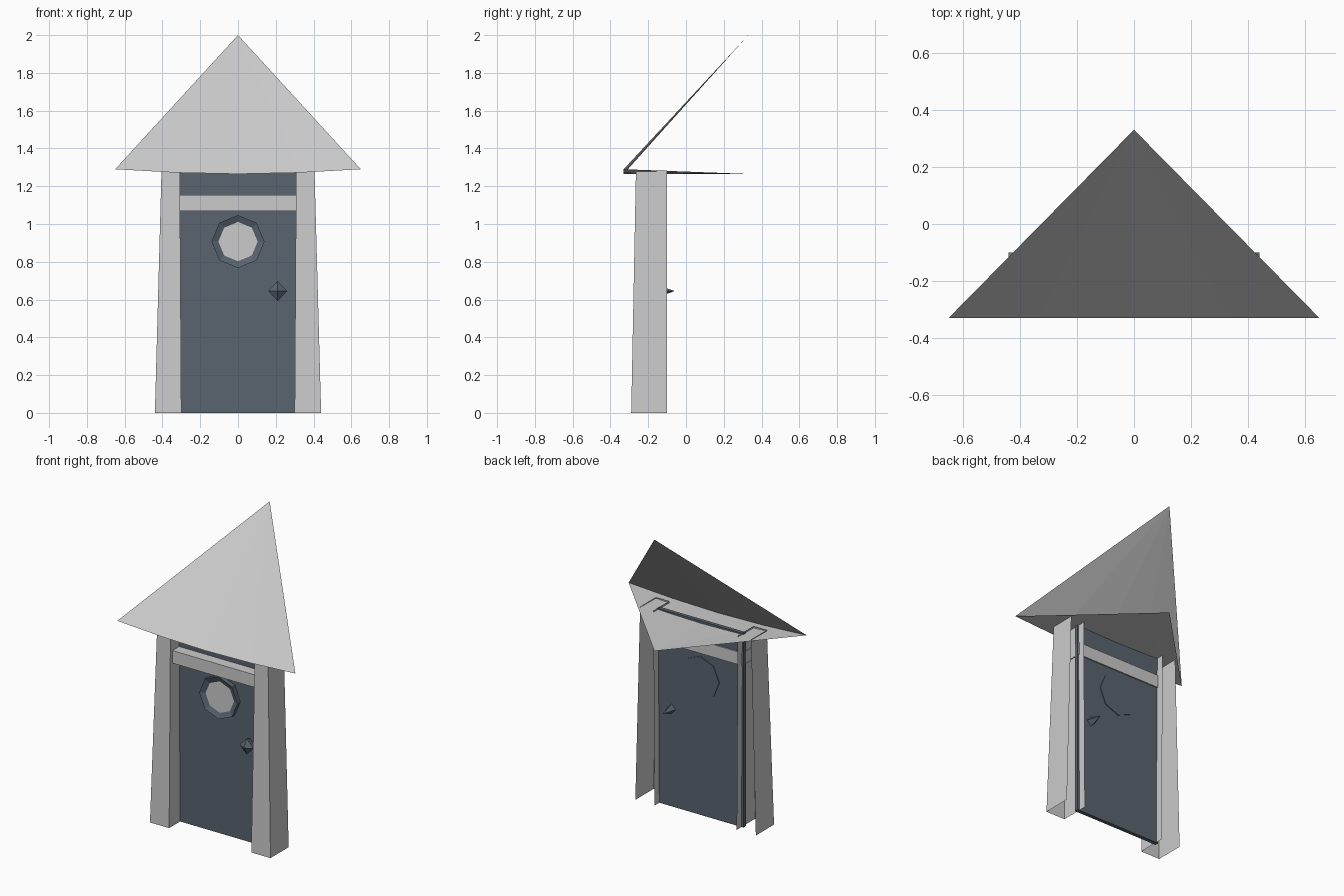
import bpy
import bmesh
from math import pi
from mathutils import Matrix, Vector

cube = bpy.data.objects.get("Cube")
if cube:
    bpy.data.objects.remove(cube)


def make_material(name, rgb):
    mat = bpy.data.materials.new(name)
    mat.use_nodes = True
    color = (*rgb, 1.0)
    mat.diffuse_color = color
    mat.node_tree.nodes["Principled BSDF"].inputs["Base Color"].default_value = color
    return mat


PALE = make_material("pale_grey", (0.6, 0.6, 0.6))
SLATE = make_material("slate_blue", (0.1, 0.127, 0.16))


def finish(name, bm, *mats):
    mesh = bpy.data.meshes.new(name)
    bm.to_mesh(mesh)
    bm.free()
    for mat in mats:
        mesh.materials.append(mat)
    obj = bpy.data.objects.new(name, mesh)
    bpy.context.scene.collection.objects.link(obj)
    return obj


def box(name, low, high, mat):
    bm = bmesh.new()
    low, high = Vector(low), Vector(high)
    size = high - low
    bmesh.ops.create_cube(bm, size=1, matrix=Matrix.Translation((low + high) / 2)
                          @ Matrix.Diagonal((*size, 1)))
    return finish(name, bm, mat)


def fan(name, tip, rim, mat, flip):
    """Thin sheet of triangles from one tip to a row of rim points."""
    bm = bmesh.new()
    top = bm.verts.new(tip)
    row = [bm.verts.new(p) for p in rim]
    for a, b in zip(row, row[1:]):
        bm.faces.new((top, b, a) if flip else (top, a, b))
    return finish(name, bm, mat)


# Roof: leaning front sheet and flat eave sheet sharing a sagging front edge
eave = [(x, -0.33, z) for x, z in
        ((-0.65, 1.29), (-0.33, 1.272), (0, 1.265), (0.33, 1.272), (0.65, 1.29))]
fan("roof_front", (0, 0.33, 2.0), eave, PALE, False)
fan("roof_underside", (0, 0.33, 1.265), eave, PALE, True)

# Posts: tapered channels, open at the back, top and bottom
for side, name in ((1, "left_post"), (-1, "right_post")):
    bm = bmesh.new()
    rings = []
    for z, inner, outer, front in ((0, 0.3, 0.44, -0.29), (1.283, 0.308, 0.405, -0.265)):
        profile = ((inner, -0.1), (inner, front), (outer, front), (outer, -0.1))
        rings.append([bm.verts.new((side * x, y, z)) for x, y in profile])
    low, high = rings
    for i in range(3):
        quad = [low[i], low[i + 1], high[i + 1], high[i]]
        bm.faces.new(quad if side > 0 else quad[::-1])
    finish(name, bm, PALE)

# Door slab and the beam across its top
box("door", (-0.315, -0.175, 0), (0.315, -0.15, 1.28), SLATE)
box("lintel", (-0.312, -0.245, 1.07), (0.312, -0.142, 1.153), PALE)

# Round window: eight-sided frame with a sunken pane on the front
bm = bmesh.new()
placing = Matrix.Translation((0, -0.175, 0.907)) @ Matrix.Rotation(pi / 2, 4, "X")
bmesh.ops.create_cone(bm, cap_ends=True, segments=8, radius1=0.14, radius2=0.14,
                      depth=0.06, matrix=placing)
bm.normal_update()
pane = min((f for f in bm.faces if len(f.verts) == 8),
           key=lambda f: f.calc_center_median().y)
bmesh.ops.inset_region(bm, faces=[pane], thickness=0.036, depth=-0.015)
pane.material_index = 1
finish("window", bm, SLATE, PALE)

# Knob: long four-sided spindle passing through the door
bm = bmesh.new()
tips = [bm.verts.new((0.21, y, 0.645)) for y in (-0.24, -0.06)]
ring = [bm.verts.new((0.21 + dx, -0.21, 0.645 + dz))
        for dx, dz in ((0.05, 0), (0, 0.053), (-0.05, 0), (0, -0.053))]
for i in range(4):
    a, b = ring[i], ring[(i + 1) % 4]
    bm.faces.new((tips[0], a, b))
    bm.faces.new((tips[1], b, a))
bmesh.ops.recalc_face_normals(bm, faces=bm.faces)
finish("door_knob", bm, SLATE)
